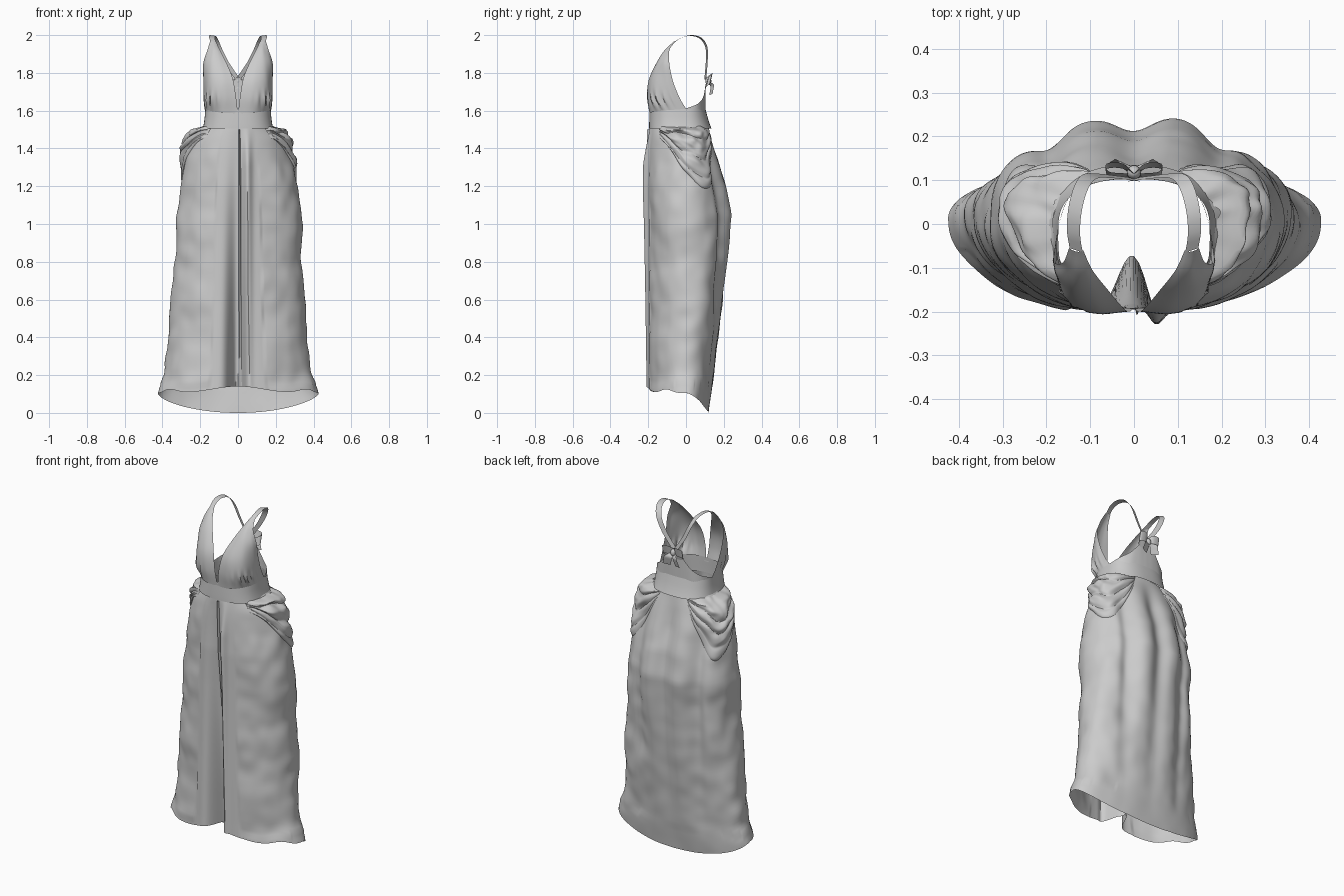
import bpy, bmesh, math
from mathutils import Vector, noise

if "Cube" in bpy.data.objects:
    bpy.data.objects.remove(bpy.data.objects["Cube"])

TAU = 2 * math.pi


def table(pts, z):
    """Piecewise-linear lookup in (z, value) pairs."""
    if z <= pts[0][0]:
        return pts[0][1]
    for (a, va), (b, vb) in zip(pts, pts[1:]):
        if z <= b:
            return va + (vb - va) * (z - a) / (b - a)
    return pts[-1][1]


def curve(pts, n):
    """Resample a point list as a Catmull-Rom curve with n + 1 points."""
    pts = [Vector(p) for p in pts]
    out, m = [], len(pts) - 1
    for k in range(n + 1):
        s = k / n * m
        i = min(int(s), m - 1)
        t = s - i
        p1, p2 = pts[i], pts[i + 1]
        p0 = pts[i - 1] if i > 0 else 2 * p1 - p2
        p3 = pts[i + 2] if i + 2 <= m else 2 * p2 - p1
        out.append(0.5 * (2 * p1 + (p2 - p0) * t + (2 * p0 - 5 * p1 + 4 * p2 - p3) * t * t
                          + (3 * p1 - p0 - 3 * p2 + p3) * t ** 3))
    return out


def sheet(name, rows, closed=False, mirror=False, angle=50):
    """Cloth surface from rows of points."""
    bm = bmesh.new()
    vs = [[bm.verts.new(p) for p in r] for r in rows]
    n = len(rows[0])
    for a, b in zip(vs, vs[1:]):
        for i in range(n if closed else n - 1):
            j = (i + 1) % n
            bm.faces.new((a[i], a[j], b[j], b[i]))
    me = bpy.data.meshes.new(name)
    bm.to_mesh(me)
    bm.free()
    ob = bpy.data.objects.new(name, me)
    bpy.context.collection.objects.link(ob)
    if mirror:
        ob.modifiers.new("Mirror", 'MIRROR').merge_threshold = 0.0005
    bpy.ops.object.select_all(action='DESELECT')
    ob.select_set(True)
    bpy.context.view_layer.objects.active = ob
    bpy.ops.object.shade_smooth_by_angle(angle=math.radians(angle))
    return ob


def ribbon(name, path, wide, n=16, mirror=True):
    """Flat strip along a path; wide is the half-width vector."""
    w = Vector(wide)
    sheet(name, [[p - w, p, p + w] for p in curve(path, n)], mirror=mirror)


# Skirt profiles: half width, back depth, front depth, centre pleat depth
WIDTH = [(0, .43), (.1, .425), (.2, .39), (.4, .372), (.6, .348), (.8, .337), (1, .332),
         (1.2, .31), (1.35, .282), (1.45, .245), (1.52, .185)]
BACK = [(0, .12), (.2, .15), (.4, .178), (.6, .2), (.8, .225), (1.05, .246),
        (1.2, .222), (1.35, .172), (1.45, .14), (1.52, .115)]
FRONT = [(.1, .205), (1, .205), (1.2, .208), (1.4, .2), (1.52, .192)]
PLEAT = [(.12, .135), (.3, .12), (.8, .065), (1.2, .025), (1.5, 0)]
LOBES = [(.1, 0), (.5, .5), (.9, 1), (1.2, 1), (1.45, 0)]


def skirt_point(a, z, off=0.0):
    """a is the angle from front centre towards +x."""
    s, c = math.sin(a), math.cos(a)
    w = table(WIDTH, z)
    x = w * s
    fade = max(0, min(1, (1.52 - z) / .2))
    if c > 0:
        y = -table(FRONT, z) * c ** .95
        y += table(PLEAT, z) * math.exp(-((x + .005) / .046) ** 2)
        y -= .03 * fade * math.exp(-((x - .05) / .022) ** 2)
    else:
        y = table(BACK, z) * abs(c) ** .85
        y -= .033 * fade * min(1, z) * math.exp(-(x / .055) ** 2)
        y -= .034 * table(LOBES, z) * math.exp(-((abs(x) - .19) / .045) ** 2)
    p = Vector((x, y, z))
    # soft wrinkles, mostly running across the cloth
    r = Vector((s, -c, 0))
    wr = .018 * noise.noise(Vector((x * 5, y * 5, z * 4)))
    wr += .008 * noise.noise(Vector((x * 11, y * 11, z * 11 + 7)))
    if c < .93:
        p += r * (wr * fade * min(1, .25 + abs(s)) * (.4 if z < .15 else 1))
    return p + r * off


def hem(a):
    c = math.cos(a)
    if c > 0:
        return .105 + .035 * c ** 10 + .02 * math.exp(-((c - .5) / .2) ** 2)
    return .105 * (1 - abs(c) ** 1.3)


# Skirt
ROWS, SEG = 70, 240
sheet("skirt", [[skirt_point(TAU * i / SEG, hem(TAU * i / SEG) + v / ROWS * (1.52 - hem(TAU * i / SEG)))
                 for i in range(SEG)] for v in range(ROWS + 1)], closed=True)

# Narrow opening edge running down the front centre
sheet("front_opening_edge", [[skirt_point(a, .14 + 1.36 * k / 40) + Vector((0, d, 0))
                              for a, d in ((.01, 0), (.03, -.014), (.05, 0))] for k in range(41)])


# Gathered swags on the hips, hanging lower towards the back
def hip_drape(name, side):
    rows = []
    for j in range(57):
        v, row = j / 56, []
        for i in range(45):
            u = i / 44
            a = math.radians(46 + 108 * u)
            bow = math.sin(math.pi * u)
            z = 1.515 - v * (.06 + .27 * math.sin(math.pi * u ** 1.6))
            z += .014 * noise.noise(Vector((u * 5, v * 4, side * 3)))
            phase = 2.2 * noise.noise(Vector((u * 3, v * 2, side * 2)))
            ripple = abs(math.sin(v * 3.7 * math.pi + phase))
            off = bow ** .6 * min(1, v / .06) * (1 - v) ** .6
            off *= .03 + .026 * ripple
            off += .018 * bow * (1 - v) * noise.noise(Vector((u * 9, v * 9, side * 5)))
            row.append(skirt_point(side * a, z, off + .002))
        rows.append(row)
    sheet(name, rows, angle=35)


hip_drape("hip_drape_right", 1)
hip_drape("hip_drape_left", -1)


# Waistband
def band_point(a, z, w, f, b):
    s, c = math.sin(a), math.cos(a)
    x = w * math.copysign(abs(s) ** .8, s) * (1 - .06 * max(0, .5 - c))
    return Vector((x, -f * c ** .7 if c > 0 else b * abs(c) ** .8, z))


sheet("waistband", [[band_point(TAU * i / 72, z, w, f, b) for i in range(72)]
                    for z, w, f, b in ((1.505, .193, .195, .135), (1.53, .186, .195, .125),
                                       (1.57, .181, .193, .113), (1.61, .178, .192, .103))], closed=True)

# Front bodice panels with a deep neckline
panel = [
    [(.0, -.192, 1.585), (.09, -.188, 1.59), (.155, -.13, 1.6), (.176, -.06, 1.605), (.172, .0, 1.61)],
    [(.012, -.2, 1.68), (.09, -.204, 1.67), (.155, -.168, 1.67), (.18, -.09, 1.67), (.178, -.035, 1.67)],
    [(.028, -.188, 1.77), (.09, -.197, 1.76), (.15, -.172, 1.76), (.18, -.11, 1.76), (.183, -.07, 1.76)],
    [(.06, -.15, 1.85), (.1, -.158, 1.85), (.14, -.15, 1.85), (.172, -.12, 1.85), (.184, -.088, 1.85)],
    [(.095, -.105, 1.92), (.11, -.112, 1.92), (.13, -.112, 1.92), (.148, -.1, 1.92), (.162, -.088, 1.92)],
    [(.116, -.06, 1.965), (.123, -.063, 1.966), (.131, -.063, 1.967), (.14, -.06, 1.968), (.148, -.055, 1.967)],
]
cols = [curve(c, 30) for c in zip(*panel)]
rows = [curve(r, 32) for r in zip(*cols)]
for r in rows:                                    # gathers under the bust
    for i, p in enumerate(r):
        g = math.exp(-((p.z - 1.655) / .035) ** 2) * math.exp(-((i - 17) / 7) ** 2)
        p += Vector((.6, -.8, 0)) * (.011 * g * math.sin(i * 1.5))
sheet("bodice_panel", rows, mirror=True)

# Shoulder straps, over the shoulder and down to the back knot
ribbon("shoulder_strap", [(.132, -.06, 1.965), (.138, -.02, 1.988), (.135, .03, 1.998), (.122, .08, 1.982),
                          (.102, .108, 1.935), (.068, .11, 1.865), (.032, .106, 1.81), (.0, .102, 1.765)],
       (.015, .005, .002), 28)

# Back panel tapering up to the knot
base = [(.172, 0, 1.605), (.152, .055, 1.6), (.11, .088, 1.6), (.055, .1, 1.6), (0, .103, 1.6)]
top = [(.172, 0, 1.612), (.148, .06, 1.635), (.1, .09, 1.67), (.05, .102, 1.73), (0, .104, 1.785)]
b, t = curve(base, 20), curve(top, 20)
sheet("back_panel", [[p.lerp(q, k / 8) for p, q in zip(b, t)] for k in range(9)], mirror=True)

# Bow tied at the back
ribbon("bow_loop", [(0, .108, 1.755), (.025, .132, 1.772), (.062, .132, 1.768), (.058, .114, 1.752),
                    (.025, .11, 1.742), (0, .108, 1.745)], (0, .006, .026), 20)
ribbon("bow_tail", [(0, .115, 1.75), (.02, .138, 1.735), (.028, .136, 1.71), (.036, .132, 1.685)],
       (.02, .009, .004), 12)
bpy.ops.mesh.primitive_uv_sphere_add(segments=16, ring_count=10, radius=.018, location=(0, .118, 1.757))
knot = bpy.context.object
knot.name = "bow_knot"
knot.scale = (.9, .9, 1.2)
bpy.ops.object.shade_smooth()
